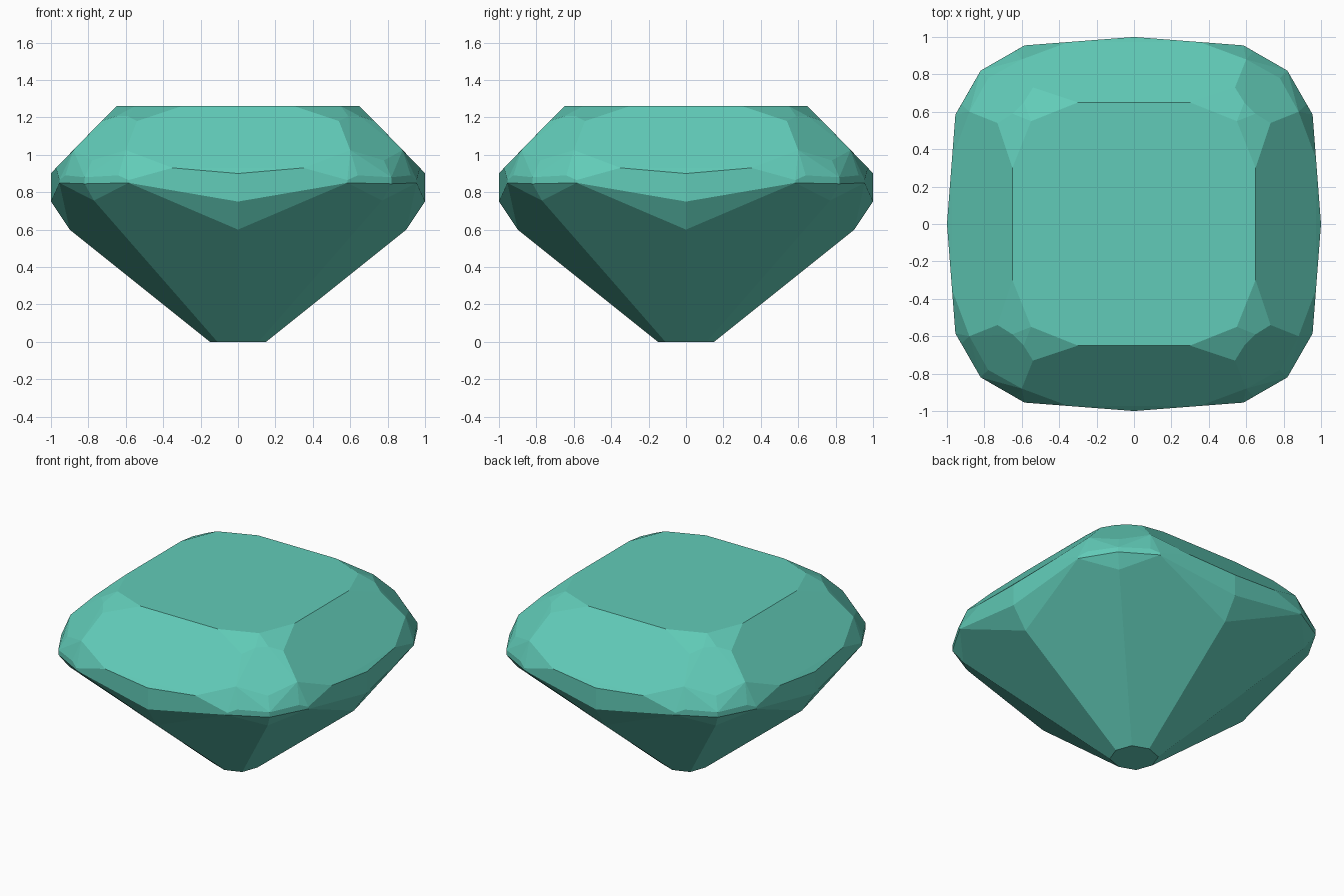
import bpy
import bmesh
import math

if "Cube" in bpy.data.objects:
    bpy.data.objects.remove(bpy.data.objects["Cube"])

# One eighth of the cut stone; the rest follows from its symmetry
TABLE = [(0.30, 0.65, 1.26), (0.55, 0.55, 1.26)]
CROWN = [(0.54, 0.73, 1.18), (0.59, 0.65, 1.207),
         (0.60, 0.88, 1.025), (0.78, 0.78, 0.97)]
GIRDLE = [(0.00, 1.00, 0.90), (0.35, 0.973, 0.93), (0.585, 0.955, 0.865),
          (0.64, 0.923, 0.89), (0.82, 0.82, 0.88),
          (0.00, 1.00, 0.75), (0.585, 0.955, 0.85), (0.82, 0.82, 0.845)]
PAVILION = [(0.00, 0.90, 0.60), (0.77, 0.77, 0.755)]
CULET = [(0.00, 0.15, 0.00), (0.11, 0.11, 0.00)]


def eightfold(points):
    """Mirror points in x, in y and across the diagonal, without doubles."""
    result = set()
    for x, y, z in points:
        for a, b in ((x, y), (y, x)):
            for sx in (1, -1):
                for sy in (1, -1):
                    result.add((sx * a + 0.0, sy * b + 0.0, z))
    return sorted(result)


# Facets are the convex skin over the facet corners
bm = bmesh.new()
for co in eightfold(TABLE + CROWN + GIRDLE + PAVILION + CULET):
    bm.verts.new(co)
hull = bmesh.ops.convex_hull(bm, input=bm.verts[:])
loose = [v for v in bm.verts if not v.link_faces]
bmesh.ops.delete(bm, geom=loose, context='VERTS')

# Join coplanar triangles into whole facets
bmesh.ops.dissolve_limit(bm, angle_limit=math.radians(2.0),
                         verts=bm.verts[:], edges=bm.edges[:])
bmesh.ops.recalc_face_normals(bm, faces=bm.faces[:])

mesh = bpy.data.meshes.new("cut_gemstone")
bm.to_mesh(mesh)
bm.free()

teal = bpy.data.materials.new("teal")
teal.diffuse_color = (0.12, 0.60, 0.48, 1.0)
teal.use_nodes = True
teal.node_tree.nodes["Principled BSDF"].inputs["Base Color"].default_value = teal.diffuse_color
mesh.materials.append(teal)

gem = bpy.data.objects.new("cut_gemstone", mesh)
bpy.context.collection.objects.link(gem)
